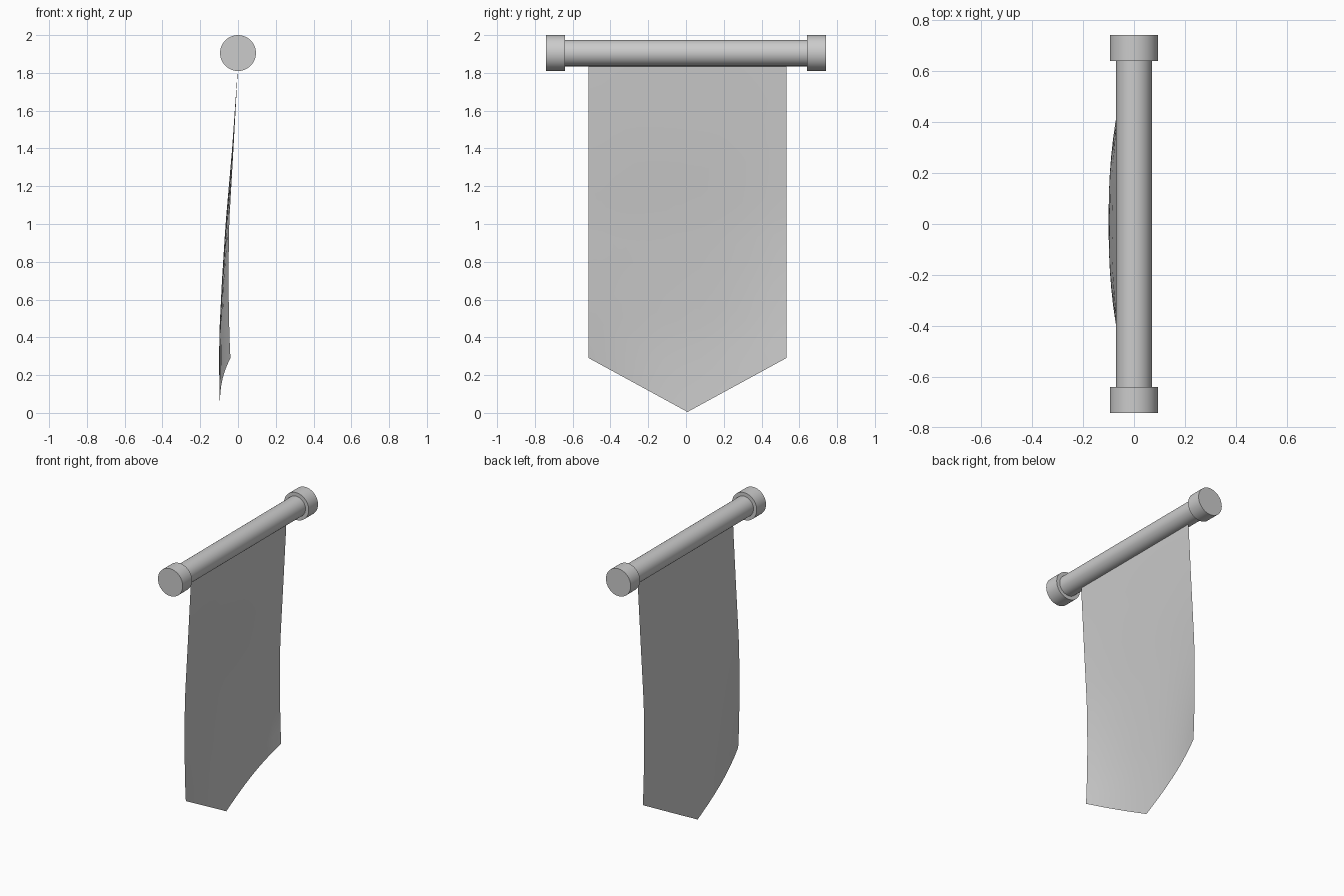
import bpy, bmesh, math

if "Cube" in bpy.data.objects:
    bpy.data.objects.remove(bpy.data.objects["Cube"])

ROD_Z = 1.905


def cylinder_y(name, radius, y0, y1, sides=48):
    bpy.ops.mesh.primitive_cylinder_add(vertices=sides, radius=radius, depth=y1 - y0,
                                        location=(0, (y0 + y1) / 2, ROD_Z),
                                        rotation=(math.pi / 2, 0, 0))
    ob = bpy.context.object
    ob.name = name
    bpy.ops.object.shade_smooth_by_angle(angle=math.radians(30))
    return ob


def lerp_profile(points, z):
    for (z0, x0), (z1, x1) in zip(points, points[1:]):
        if z <= z1:
            f = max(0, (z - z0) / (z1 - z0))
            return x0 + (x1 - x0) * f
    return points[-1][1]


# Rod and end caps
cylinder_y("rod", 0.07, -0.645, 0.645)
for name, s in (("end_cap_left", -1), ("end_cap_right", 1)):
    a, b = sorted((s * 0.64, s * 0.742))
    cylinder_y(name, 0.095, a, b)

# Hanging cloth: side profiles (z, x) of its middle and its edges
MIDDLE = [(0, -0.095), (0.2, -0.1), (0.42, -0.099), (0.7, -0.085), (1.0, -0.066),
          (1.4, -0.031), (1.8, -0.003), (1.86, 0)]
EDGE = [(0.29, -0.04), (0.42, -0.046), (0.7, -0.051), (1.0, -0.047),
        (1.4, -0.024), (1.8, -0.002), (1.86, 0)]
COLS, ROWS, TOP = 16, 16, 1.85
bm = bmesh.new()
grid = []
for i in range(COLS + 1):
    t = -1 + 2 * i / COLS
    y = 0.008 + 0.523 * t
    bottom = 0.005 + 0.285 * abs(t)
    column = []
    for j in range(ROWS + 1):
        z = bottom + (TOP - bottom) * j / ROWS
        c, e = lerp_profile(MIDDLE, z), lerp_profile(EDGE, z)
        column.append(bm.verts.new((c + (e - c) * abs(t) ** 2.5, y, z)))
    grid.append(column)
for i in range(COLS):
    for j in range(ROWS):
        bm.faces.new((grid[i][j], grid[i + 1][j], grid[i + 1][j + 1], grid[i][j + 1]))
mesh = bpy.data.meshes.new("cloth")
bm.to_mesh(mesh)
bm.free()
cloth = bpy.data.objects.new("cloth", mesh)
bpy.context.collection.objects.link(cloth)
mesh.shade_smooth()
